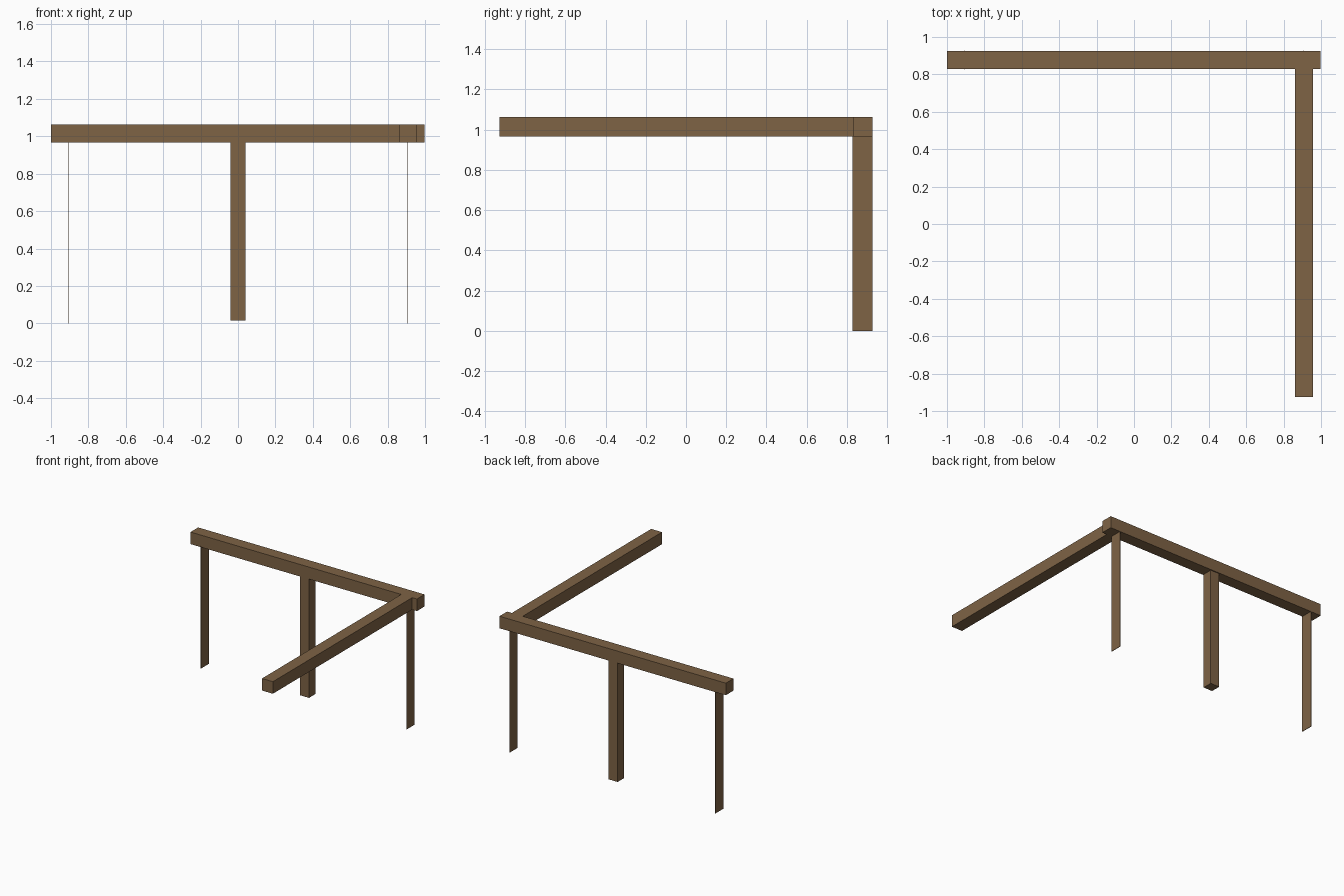
import bpy
import bmesh
from mathutils import Vector

if "Cube" in bpy.data.objects:
    bpy.data.objects.remove(bpy.data.objects["Cube"])

wood = bpy.data.materials.new("brown_wood")
wood.diffuse_color = (0.21, 0.125, 0.06, 1)
wood.use_nodes = True
wood.node_tree.nodes["Principled BSDF"].inputs["Base Color"].default_value = wood.diffuse_color


def box(name, lo, hi):
    """Timber spanning two opposite corners."""
    lo, hi = Vector(lo), Vector(hi)
    bm = bmesh.new()
    bmesh.ops.create_cube(bm, size=1)
    bmesh.ops.scale(bm, vec=hi - lo, verts=bm.verts)
    mesh = bpy.data.meshes.new(name)
    bm.to_mesh(mesh)
    bm.free()
    mesh.materials.append(wood)
    obj = bpy.data.objects.new(name, mesh)
    obj.location = (lo + hi) / 2
    bpy.context.collection.objects.link(obj)
    return obj


# Horizontal beams forming an L
box("back_beam", (-1, 0.83, 0.967), (0.998, 0.926, 1.063))
box("side_beam", (0.86, -0.926, 0.967), (0.956, 0.832, 1.063))

# Square middle post, ending just above the ground
box("middle_post", (-0.04, 0.838, 0.015), (0.04, 0.918, 0.97))

# Thin plank posts at both ends
for side, x in (("left", -0.908), ("right", 0.908)):
    box(side + "_plank_post", (x - 0.002, 0.827, 0), (x + 0.002, 0.928, 0.975))
